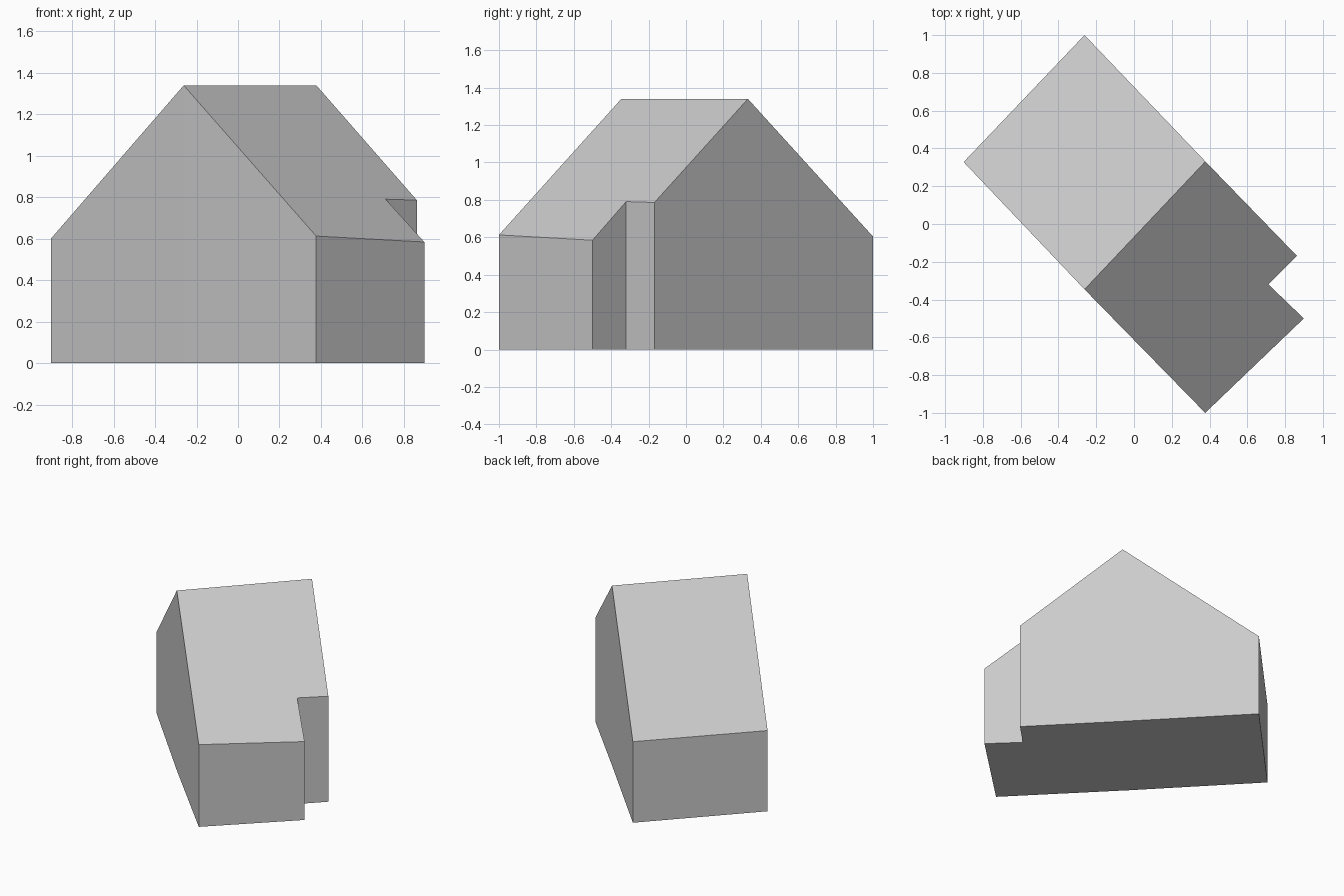
import bpy
import bmesh
from mathutils import Vector

cube = bpy.data.objects.get("Cube")
if cube:
    bpy.data.objects.remove(cube, do_unlink=True)

# Plain grey for the whole massing
grey = bpy.data.materials.new("light grey")
grey.use_nodes = True
colour = (0.6, 0.6, 0.6, 1)
grey.diffuse_color = colour
grey.node_tree.nodes["Principled BSDF"].inputs["Base Color"].default_value = colour

# Ridge ends, then the eave corners on each side of the ridge
RIDGE_Z, SLOPE = 1.34, 0.796
ridge_front = Vector((-0.262, -0.346))
ridge_back = Vector((0.378, 0.331))
left_eave = [Vector(p) for p in ((-0.262, 1.0), (-0.902, 0.328))]
notched_eave = [Vector(p) for p in ((0.377, -1.0), (0.899, -0.5),
                                    (0.712, -0.32), (0.863, -0.169))]
footprint = [ridge_front, *notched_eave, ridge_back, *left_eave]

along = (ridge_back - ridge_front).normalized()
across = Vector((along.y, -along.x))


def roof_height(p):
    """Height of the gable roof above a plan point."""
    return RIDGE_Z - SLOPE * abs((p - ridge_front).dot(across))


bm = bmesh.new()
base = [bm.verts.new((p.x, p.y, 0)) for p in footprint]
top = [bm.verts.new((p.x, p.y, roof_height(p))) for p in footprint]

# Walls
count = len(footprint)
for i in range(count):
    j = (i + 1) % count
    bm.faces.new((base[i], base[j], top[j], top[i]))

# Floor and the two roof slopes, split at the ridge
split = len(notched_eave) + 1
bm.faces.new(base[::-1])
bm.faces.new(top[:split + 1])
bm.faces.new(top[split:] + top[:1])
bmesh.ops.recalc_face_normals(bm, faces=bm.faces)

mesh = bpy.data.meshes.new("gabled_house")
bm.to_mesh(mesh)
bm.free()
mesh.materials.append(grey)
house = bpy.data.objects.new("gabled_house", mesh)
bpy.context.collection.objects.link(house)
